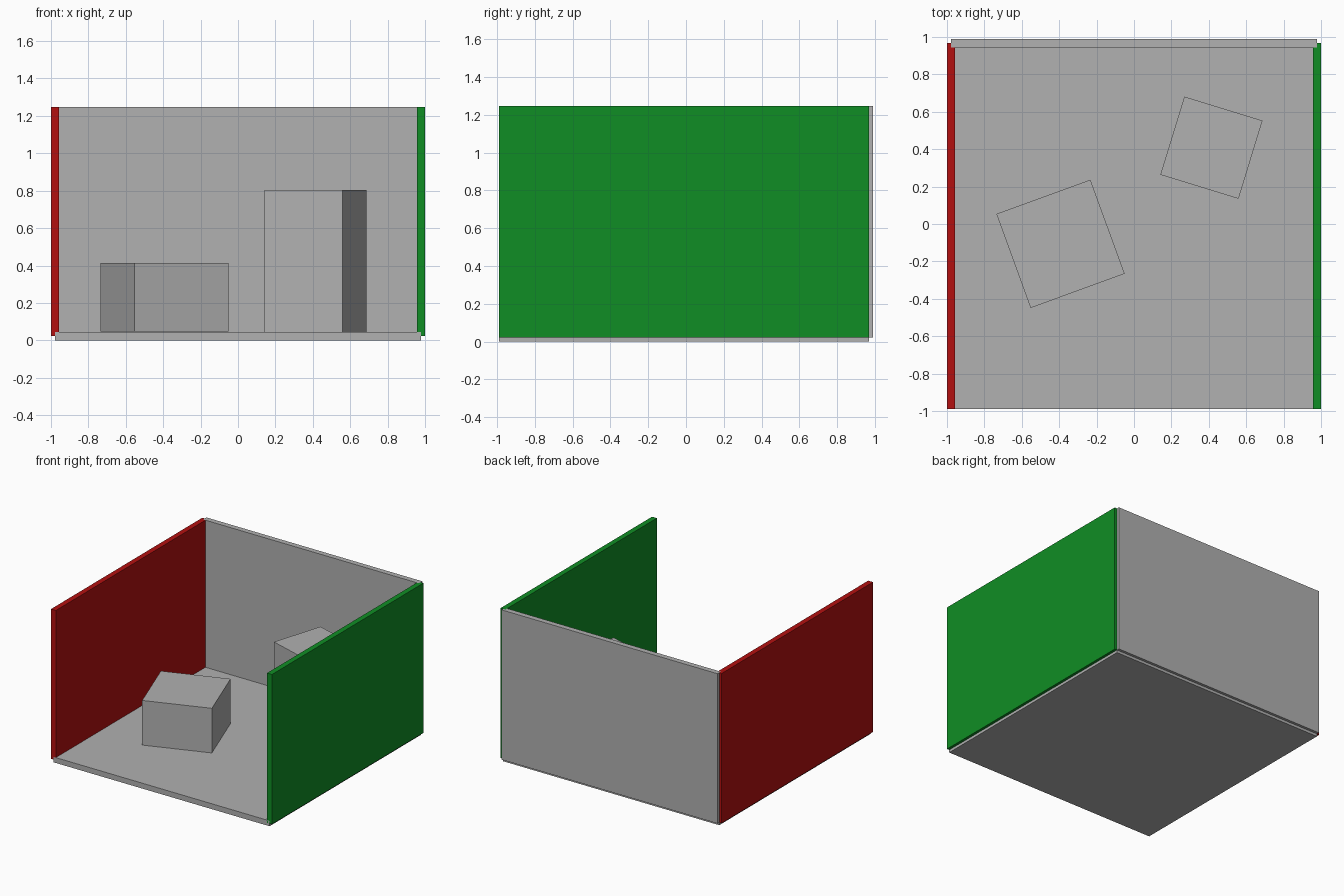
import bpy
import math

if "Cube" in bpy.data.objects:
    bpy.data.objects.remove(bpy.data.objects["Cube"])


def material(name, rgb):
    m = bpy.data.materials.new(name)
    m.diffuse_color = (*rgb, 1.0)
    m.use_nodes = True
    m.node_tree.nodes["Principled BSDF"].inputs["Base Color"].default_value = m.diffuse_color
    return m


grey = material("grey", (0.44, 0.44, 0.44))
red = material("red", (0.45, 0.005, 0.005))
green = material("green", (0.005, 0.27, 0.018))


def box(name, center, size, mat, turn=0.0):
    bpy.ops.mesh.primitive_cube_add(size=1, location=center,
                                    rotation=(0, 0, math.radians(turn)))
    ob = bpy.context.object
    ob.name = name
    ob.scale = size
    ob.data.materials.append(mat)
    return ob


T = 0.044                    # panel thickness
W = 2.0 - T                  # room width
TOP = 1.247                  # wall height
MID_Y = -T / 4               # floor centre in depth
wall_h = TOP - T / 2
wall_z = (TOP + T / 2) / 2

# room panels
box("floor", (0, MID_Y, T / 2), (W, W, T), grey)
box("back_wall", (0, MID_Y + W / 2, wall_z), (W, T, wall_h), grey)
for name, side, mat in (("left_wall", -1, red), ("right_wall", 1, green)):
    box(name, (side * W / 2, MID_Y, wall_z), (T, W, wall_h), mat)

# blocks standing on the floor
for name, x, y, width, bottom, top, turn in (
        ("short_block", -0.393, -0.106, 0.535, 0.048, 0.413, 20),
        ("tall_block", 0.414, 0.408, 0.437, T, 0.805, -17.1)):
    box(name, (x, y, (bottom + top) / 2), (width, width, top - bottom), grey, turn)
